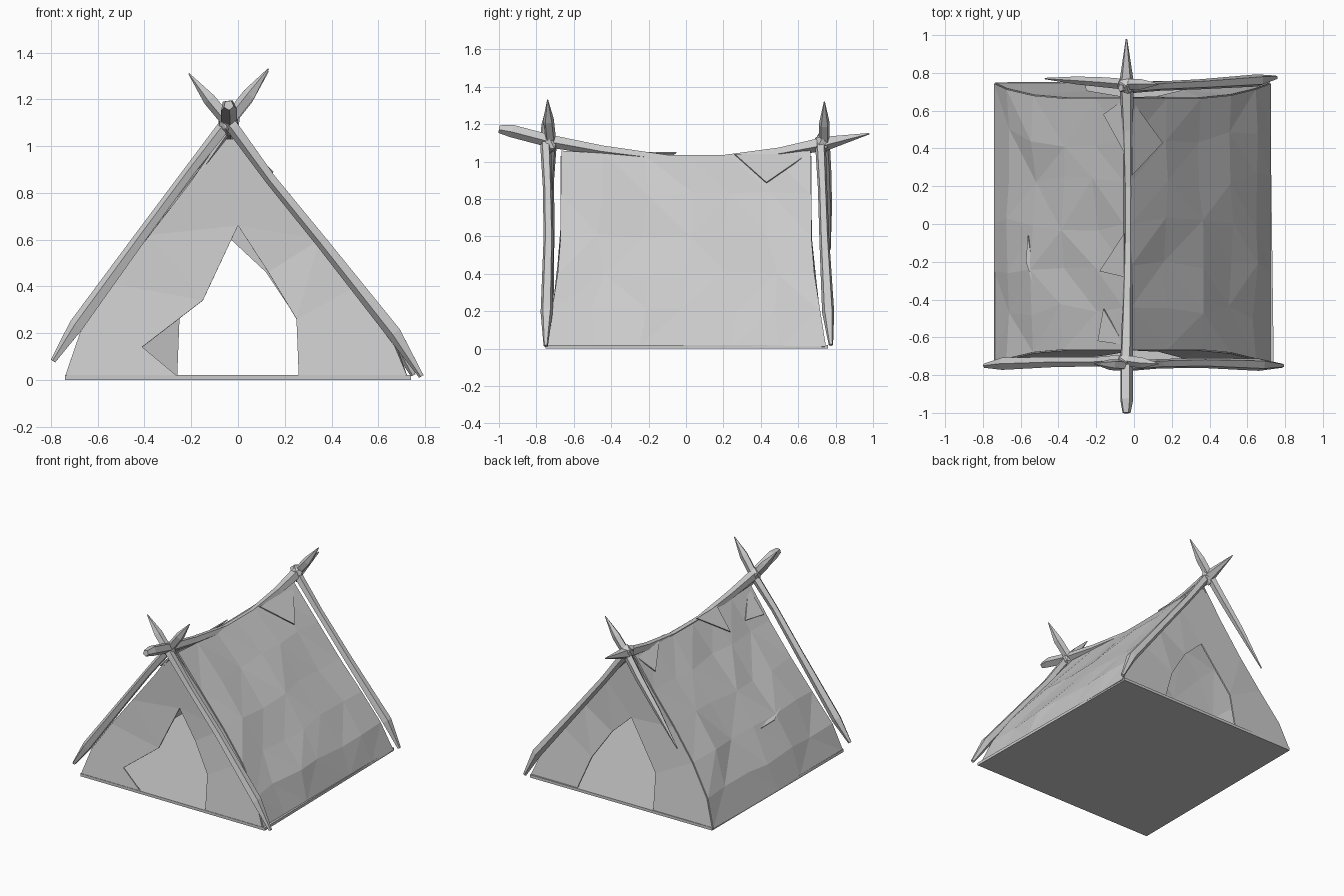
import bpy, bmesh, random
from math import sin, cos, tau
from mathutils import Vector

if "Cube" in bpy.data.objects:
    bpy.data.objects.remove(bpy.data.objects["Cube"])

random.seed(4)
LEFT = [(-0.735, 0.01), (-0.67, 0.20), (-0.53, 0.41), (-0.37, 0.62), (-0.20, 0.84), (-0.05, 1.03)]
RIGHT = [(0.72, 0.01), (0.64, 0.20), (0.51, 0.40), (0.35, 0.60), (0.17, 0.82), (-0.02, 1.03)]


def make(name, verts, faces, thick=0):
    me = bpy.data.meshes.new(name)
    me.from_pydata([tuple(v) for v in verts], [], faces)
    bm = bmesh.new()
    bm.from_mesh(me)
    bmesh.ops.triangulate(bm, faces=[f for f in bm.faces if len(f.verts) > 3])
    bmesh.ops.recalc_face_normals(bm, faces=bm.faces)
    bm.to_mesh(me)
    bm.free()
    ob = bpy.data.objects.new(name, me)
    bpy.context.collection.objects.link(ob)
    if thick:
        m = ob.modifiers.new("thickness", 'SOLIDIFY')
        m.thickness = thick
        m.offset = 0
    return ob


def end_y(z):
    """Half length of the cloth at height z."""
    return 0.745 - 0.08 * min(1, z / 0.5)


def slope_z(x):
    prof = LEFT if x < -0.035 else RIGHT
    for (x0, z0), (x1, z1) in zip(prof, prof[1:]):
        if min(x0, x1) <= x <= max(x0, x1):
            return z0 + (z1 - z0) * (x - x0) / (x1 - x0)
    return 1.03


def slope(name, prof, n=6):
    verts, faces = [], []
    for i, (x, z) in enumerate(prof):
        for j in range(n + 1):
            t = 2 * j / n - 1
            inner = 0 < i < len(prof) - 1 and 0 < j < n
            a = 0.035 if inner else 0
            r = lambda k: random.uniform(-k, k)
            dx = r(a * 0.5)
            dz = r(a * 0.5) + 0.025 * t * t * (z > 0.9)
            verts.append((x + dx, t * end_y(z) + r(a), z + dz))
    w = n + 1
    for i in range(len(prof) - 1):
        for j in range(n):
            q = [i*w + j, i*w + j + 1, (i+1)*w + j + 1, (i+1)*w + j]
            k = random.randint(0, 1)
            q = q[k:] + q[:k]
            faces += [(q[0], q[1], q[2]), (q[0], q[2], q[3])]
    return make(name, verts, faces, 0.012)


def end_panel(name, side, opening):
    """Gable sheet with an angular doorway cut from the bottom edge."""
    outline = LEFT + RIGHT[::-1] + opening
    verts = [(x, side * end_y(z), z) for x, z in outline]
    return make(name, verts, [tuple(range(len(verts)))], 0.01)


def pole(name, pts, radii, sides=5):
    pts = [Vector(p) for p in pts]
    verts, faces = [], []
    for i, p in enumerate(pts):
        d = (pts[min(i + 1, len(pts) - 1)] - pts[max(i - 1, 0)]).normalized()
        u = d.cross(Vector((1, 0.2, 0.1)) if abs(d.y) > 0.8 else Vector((0, 1, 0))).normalized()
        v = d.cross(u)
        for k in range(sides):
            a = tau * k / sides
            verts.append(p + (u * cos(a) + v * sin(a)) * radii[i])
    for i in range(len(pts) - 1):
        for k in range(sides):
            k2 = (k + 1) % sides
            faces.append((i*sides + k, i*sides + k2, (i+1)*sides + k2, (i+1)*sides + k))
    faces.append(tuple(range(sides)))
    faces.append(tuple(range((len(pts) - 1) * sides, len(pts) * sides)))
    return make(name, verts, faces)


# Ground sheet
fl = [(-0.74, -0.75), (0.74, -0.75), (0.72, 0.76), (-0.735, 0.75)]
make("ground_sheet", [(x, y, z) for z in (0, 0.02) for x, y in fl],
     [(0, 1, 2, 3), (4, 5, 6, 7)] + [(i, (i+1) % 4, (i+1) % 4 + 4, i + 4) for i in range(4)])

# Sloping roof cloth
slope("left_cloth", LEFT)
slope("right_cloth", RIGHT)

# Gable sheets with doorways
end_panel("front_panel", -1, [(0.26, 0.015), (0.25, 0.26), (0.13, 0.46), (0.0, 0.66),
                              (-0.15, 0.34), (-0.41, 0.14), (-0.26, 0.015)])
end_panel("back_panel", 1, [(0.35, 0.015), (0.26, 0.25), (0.12, 0.46), (-0.03, 0.60),
                            (-0.25, 0.27), (-0.26, 0.015)])

# Sagging ridge pole
pole("ridge_pole",
     [(-0.04, -1.0, 1.175), (-0.04, -0.93, 1.165), (-0.04, -0.72, 1.11), (-0.035, -0.45, 1.06),
      (-0.03, -0.1, 1.015), (-0.03, 0.2, 1.015), (-0.035, 0.5, 1.05), (-0.04, 0.75, 1.10),
      (-0.04, 0.98, 1.15)],
     [0.022, 0.036, 0.036, 0.03, 0.024, 0.024, 0.03, 0.04, 0.004])

# Crossed end poles
R = [0.012, 0.034, 0.028, 0.026, 0.03, 0.03, 0.003]
pole("front_left_pole",
     [(-0.79, -0.75, 0.08), (-0.69, -0.74, 0.23), (-0.40, -0.73, 0.63), (-0.20, -0.73, 0.90),
      (-0.06, -0.72, 1.08), (0.05, -0.735, 1.22), (0.13, -0.74, 1.33)], R)
pole("front_right_pole",
     [(0.785, -0.75, 0.015), (0.67, -0.745, 0.20), (0.36, -0.735, 0.59), (0.14, -0.74, 0.86),
      (-0.02, -0.75, 1.08), (-0.12, -0.745, 1.20), (-0.21, -0.74, 1.31)], R)
pole("back_right_pole",
     [(0.75, 0.775, 0.02), (0.66, 0.76, 0.20), (0.36, 0.74, 0.58), (0.14, 0.73, 0.86),
      (-0.02, 0.72, 1.08), (-0.07, 0.72, 1.14)], R[:5] + [0.02])
pole("back_left_pole",
     [(-0.47, 0.77, 0.53), (-0.30, 0.76, 0.76), (-0.15, 0.75, 0.95), (-0.04, 0.74, 1.10),
      (0.04, 0.74, 1.20), (0.13, 0.74, 1.32)], [0.004, 0.022, 0.028, 0.03, 0.03, 0.003])

# Rope lashings where the poles cross
for name, s in (("front_lashing", -1), ("back_lashing", 1)):
    bm = bmesh.new()
    bmesh.ops.create_icosphere(bm, subdivisions=1, radius=1)
    for v in bm.verts:
        k = random.uniform(0.85, 1.1)
        v.co = Vector((-0.04 + v.co.x * 0.052 * k, s * 0.73 + v.co.y * 0.05 * k,
                       1.10 + v.co.z * 0.065 * k))
    me = bpy.data.meshes.new(name)
    bm.to_mesh(me)
    bm.free()
    bpy.context.collection.objects.link(bpy.data.objects.new(name, me))

# Ragged cloth flaps folded over the ridge and on the slopes
flaps = {"ridge_flap_right": [(-0.01, 0.65), (0.15, 0.43), (-0.01, 0.26)],
         "ridge_flap_left_back": [(-0.05, 0.66), (-0.16, 0.58), (-0.05, 0.38)],
         "ridge_flap_left_middle": [(-0.05, -0.05), (-0.18, -0.25), (-0.05, -0.28)],
         "ridge_flap_left_front": [(-0.05, -0.64), (-0.19, -0.62), (-0.16, -0.45)],
         "patch_left": [(-0.56, -0.06), (-0.57, -0.20), (-0.51, -0.39)]}
for name, tri in flaps.items():
    lift = [0.02, 0.045, 0.02]
    make(name, [(x, y, slope_z(x) + h) for (x, y), h in zip(tri, lift)], [(0, 1, 2)], 0.008)
